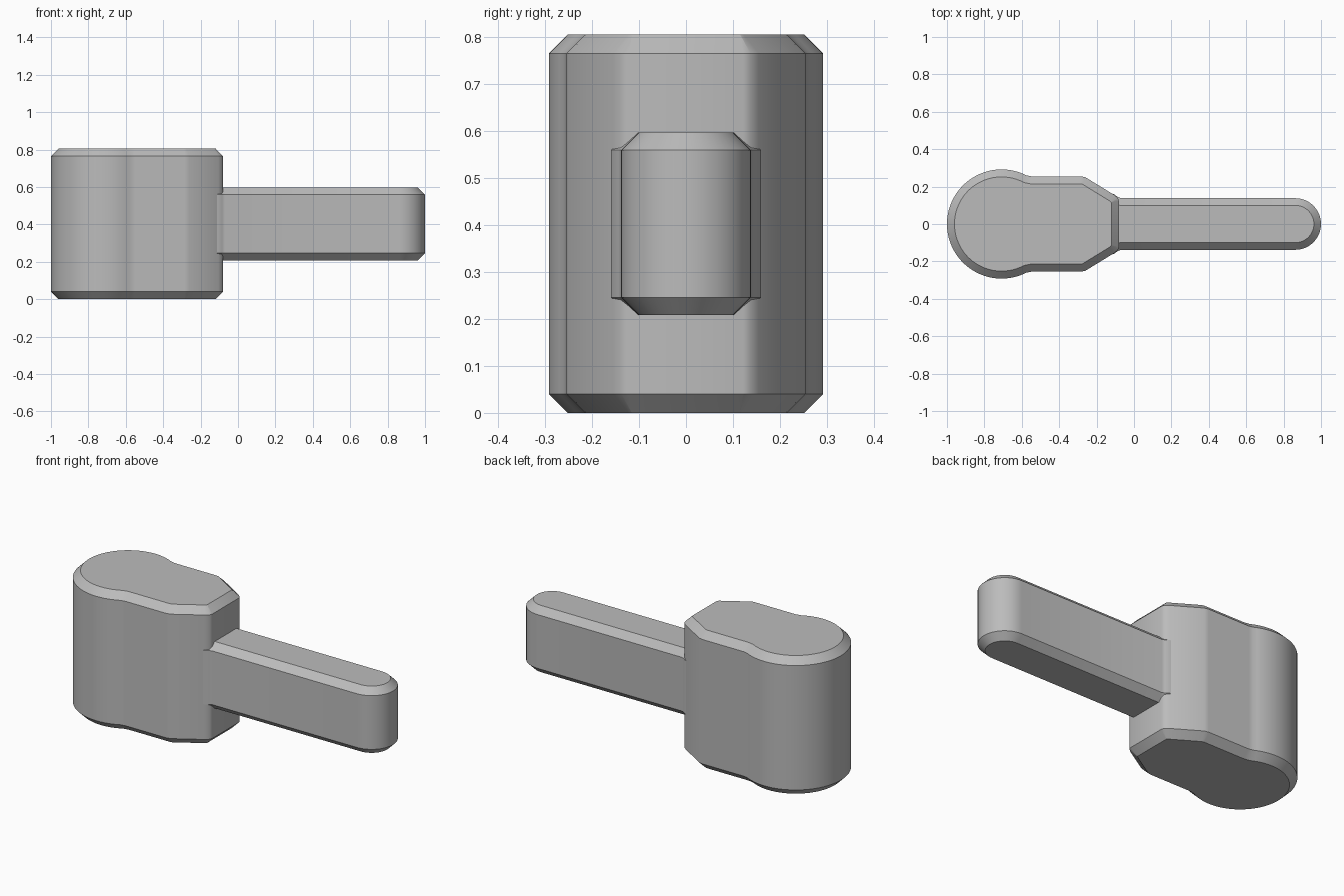
import bpy, bmesh, math
from mathutils import Vector

cube = bpy.data.objects.get("Cube")
if cube:
    bpy.data.objects.remove(cube)

grey = bpy.data.materials.new("plain grey")
grey.use_nodes = True
color = (0.5, 0.5, 0.5, 1)
grey.diffuse_color = color
grey.node_tree.nodes["Principled BSDF"].inputs["Base Color"].default_value = color


def inset(points, d):
    """Mitred inward offset of a counter-clockwise outline."""
    result = []
    for i, p in enumerate(points):
        a = (p - points[i - 1]).normalized()
        b = (points[(i + 1) % len(points)] - p).normalized()
        na, nb = Vector((-a.y, a.x)), Vector((-b.y, b.x))
        result.append(p + (na + nb) * d / (1 + na.dot(nb)))
    return result


def arc(cx, r, start, end, steps):
    angles = [math.radians(start + (end - start) * i / steps) for i in range(steps + 1)]
    return [Vector((cx + r * math.cos(t), r * math.sin(t))) for t in angles]


def mirrored(half):
    """Reflect points across the x axis, in reverse order."""
    return [Vector((p.x, -p.y)) for p in reversed(half)]


def chamfered_prism(name, outline, bottom, top, bevel):
    inner = inset(outline, bevel)
    levels = [(inner, bottom), (outline, bottom + bevel), (outline, top - bevel), (inner, top)]
    bm = bmesh.new()
    rings = [[bm.verts.new((p.x, p.y, z)) for p in pts] for pts, z in levels]
    n = len(outline)
    for low, high in zip(rings, rings[1:]):
        for i in range(n):
            j = (i + 1) % n
            bm.faces.new((low[i], low[j], high[j], high[i]))
    bm.faces.new(list(reversed(rings[0])))
    bm.faces.new(rings[-1])
    mesh = bpy.data.meshes.new(name)
    bm.to_mesh(mesh)
    bm.free()
    mesh.materials.append(grey)
    obj = bpy.data.objects.new(name, mesh)
    bpy.context.collection.objects.link(obj)
    bpy.ops.object.select_all(action='DESELECT')
    obj.select_set(True)
    bpy.context.view_layer.objects.active = obj
    bpy.ops.object.shade_smooth_by_angle(angle=math.radians(41))


# Hub: round back, straight shoulders, tapered nose
shoulder = [Vector(p) for p in [(-0.08, 0.122), (-0.085, 0.137), (-0.105, 0.155), (-0.26, 0.25),
                                (-0.285, 0.255), (-0.55, 0.255), (-0.575, 0.26)]]
back = arc(-0.708, 0.292, 67, 293, 48)
chamfered_prism("hub", shoulder + back + mirrored(shoulder), 0, 0.805, 0.04)

# Lever: rounded tip, small flare where it meets the hub
side = [Vector(p) for p in [(-0.07, 0.138), (-0.085, 0.144), (-0.108, 0.16), (-0.2, 0.16)]]
tip = arc(0.862, 0.138, -90, 90, 24)
chamfered_prism("lever", tip + side + mirrored(side), 0.208, 0.597, 0.038)
